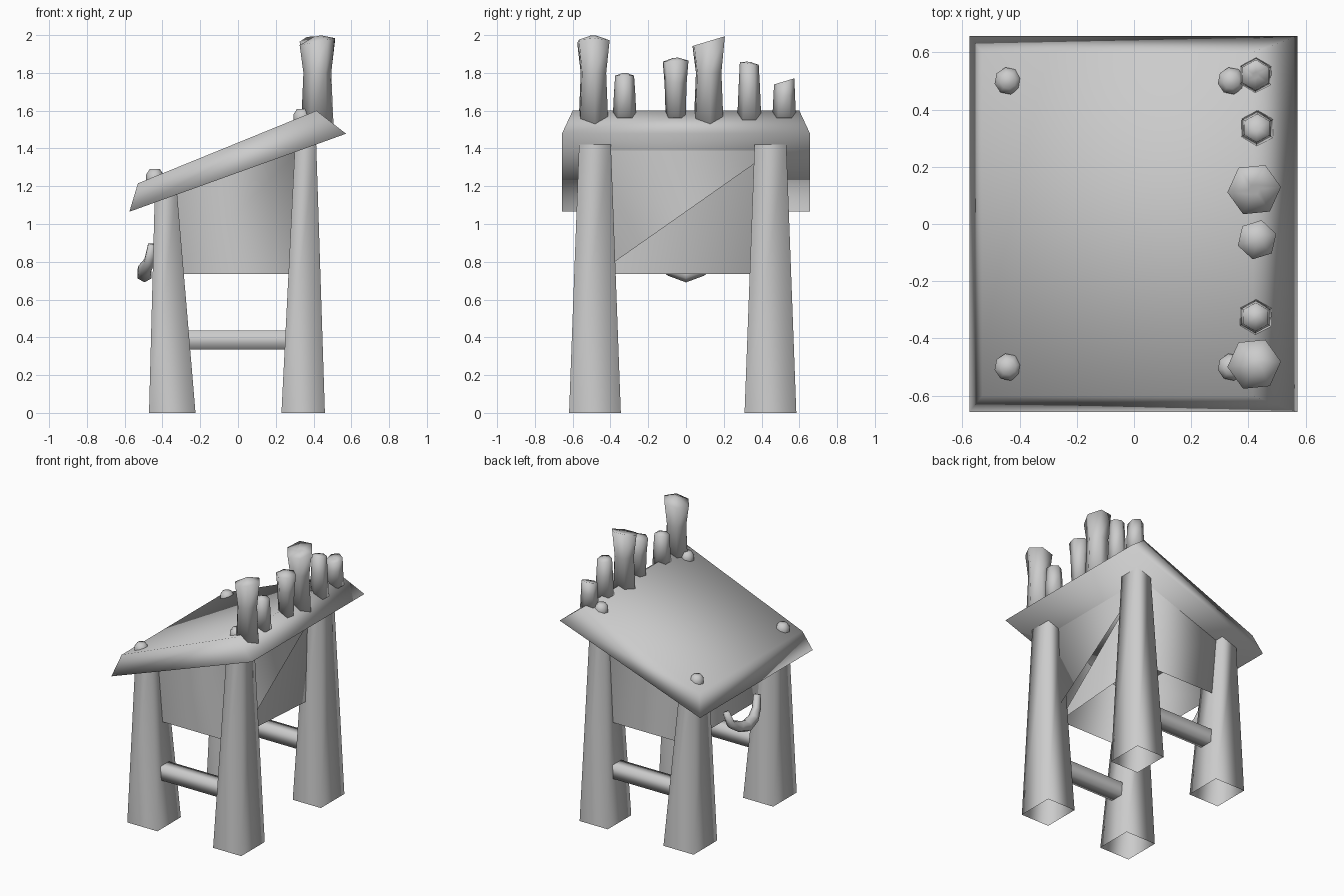
import bpy, bmesh, math
from mathutils import Vector

if "Cube" in bpy.data.objects:
    bpy.data.objects.remove(bpy.data.objects["Cube"], do_unlink=True)

grey = bpy.data.materials.new("plain grey")
grey.use_nodes = True
tone = (0.6, 0.6, 0.6, 1)
grey.diffuse_color = tone
grey.node_tree.nodes["Principled BSDF"].inputs["Base Color"].default_value = tone


def finish(name, bm):
    mesh = bpy.data.meshes.new(name)
    bm.to_mesh(mesh)
    bm.free()
    mesh.materials.append(grey)
    for p in mesh.polygons:
        p.use_smooth = True
    ob = bpy.data.objects.new(name, mesh)
    bpy.context.collection.objects.link(ob)


def loft(name, rings, caps=True):
    """Skin a stack of equal-sized point rings, optionally closing the ends."""
    bm = bmesh.new()
    loops = [[bm.verts.new(p) for p in ring] for ring in rings]
    n = len(loops[0])
    for a, b in zip(loops, loops[1:]):
        for i in range(n):
            j = (i + 1) % n
            bm.faces.new((a[i], a[j], b[j], b[i]))
    if caps:
        bm.faces.new(loops[0][::-1])
        bm.faces.new(loops[-1])
        bmesh.ops.recalc_face_normals(bm, faces=bm.faces)
    finish(name, bm)


def rect(cx, cy, z, hx, hy):
    return [(cx + sx * hx, cy + sy * hy, z)
            for sx, sy in ((-1, -1), (1, -1), (1, 1), (-1, 1))]


def ring(cx, cy, z, r, sides, tilt=(0, 0), turn=0.2):
    pts = []
    for i in range(sides):
        a = turn + math.tau * i / sides
        dx, dy = r * math.cos(a), r * math.sin(a)
        pts.append((cx + dx, cy + dy, z + tilt[0] * dx + tilt[1] * dy))
    return pts


# Slanted roof slab with a bevelled rim
def roof_ring(x0, z0, x1, z1, hy):
    return [(x0, -hy, z0), (x1, -hy, z1), (x1, hy, z1), (x0, hy, z0)]


loft("roof", [roof_ring(-0.575, 1.065, 0.572, 1.478, 0.657),
              roof_ring(-0.53, 1.215, 0.415, 1.6, 0.6)])

# Hollow tapered legs, cross bars and roof pegs, front and back
for side, leg_y in (("front", -0.482), ("back", 0.447)):
    loft(side + "_low_leg", [rect(-0.348, leg_y, 0, 0.123, 0.137),
                             rect(-0.382, leg_y, 1.18, 0.058, 0.088)], caps=False)
    loft(side + "_high_leg", [rect(0.345, leg_y, 0, 0.115, 0.137),
                              rect(0.358, leg_y, 1.425, 0.056, 0.084)], caps=False)
    loft(side + "_bar", [[(x, leg_y + dy, z) for dy, z in
                          ((-0.05, 0.335), (0.05, 0.335), (0.05, 0.435), (-0.05, 0.435))]
                         for x in (0.33, -0.33)], caps=False)
    peg_y = math.copysign(0.5, leg_y)
    for label, x, z in (("low", -0.44, 1.29), ("high", 0.34, 1.61)):
        loft(f"{side}_{label}_peg", [ring(x, peg_y, z - 0.1, 0.048, 8),
                                     ring(x, peg_y, z - 0.03, 0.048, 8),
                                     ring(x, peg_y, z, 0.028, 8)])

# Open-bottomed walls under the roof, with a sprung panel on the high side
bm = bmesh.new()
X, Y, LOW = 0.325, 0.47, 0.735
high, low = 1.395, 1.165


def panel(*pts):
    bm.faces.new([bm.verts.new(p) for p in pts])


panel((-X, -Y, LOW), (X, -Y, LOW), (X, -Y, high), (-X, -Y, low))
panel((X, Y, LOW), (-X, Y, LOW), (-X, Y, low), (X, Y, high))
panel((-X, Y, LOW), (-X, -Y, LOW), (-X, -Y, low), (-X, Y, low))
panel((X, -Y, LOW), (X, Y, high), (X, -Y, high))
panel((X - 0.07, -Y, LOW), (X, Y, LOW), (X, Y, high))
bmesh.ops.remove_doubles(bm, verts=bm.verts, dist=0.001)
finish("walls", bm)

# Crooked stakes along the high edge:
# x, y, base z, rim z, base/waist/rim radius, rim tilt in x and y, peak height, turn
stakes = [(0.42, -0.49, 1.53, 1.965, 0.086, 0.074, 0.094, (0.2, 0), 0.03, 0.1),
          (0.425, -0.325, 1.56, 1.785, 0.063, 0.056, 0.05, (0, 0), 0.015, 0.5),
          (0.43, -0.055, 1.56, 1.862, 0.054, 0.06, 0.07, (0, 0.05), 0.018, 0.3),
          (0.42, 0.12, 1.53, 1.968, 0.086, 0.074, 0.094, (0, 0.3), 0.0, 0.1),
          (0.43, 0.335, 1.55, 1.85, 0.064, 0.056, 0.05, (0, -0.15), 0.008, 0.5),
          (0.425, 0.52, 1.56, 1.755, 0.063, 0.057, 0.054, (0, 0.3), 0.0, 0.5)]
for i, (x, y, z0, z1, r0, r1, r2, tilt, peak, turn) in enumerate(stakes, 1):
    loft(f"stake_{i}", [ring(x, y, z0, r0, 6, turn=turn),
                        ring(x, y, z0 + (z1 - z0) * 0.62, r1, 6, turn=turn),
                        ring(x, y, z1, r2, 6, tilt, turn),
                        ring(x, y, z1 + peak, r2 * 0.2, 6, tilt, turn)])

# Horned hook hanging under the low eave
path = [(-0.455, 0.18, 0.89), (-0.47, 0.15, 0.8), (-0.495, 0.08, 0.76), (-0.495, 0, 0.735)]
path += [(x, -y, z) for x, y, z in path[-2::-1]]
path = [Vector(p) for p in path]
rings = []
for i, p in enumerate(path):
    along = (path[min(i + 1, 6)] - path[max(i - 1, 0)]).normalized()
    u = Vector((1, 0, 0)).cross(along).normalized()
    v = along.cross(u)
    r = 0.024 + 0.02 * (1 - abs(i - 3) / 3)
    rings.append([p + u * r * math.cos(k * math.tau / 6) + v * r * math.sin(k * math.tau / 6)
                  for k in range(6)])
loft("hook", rings)
